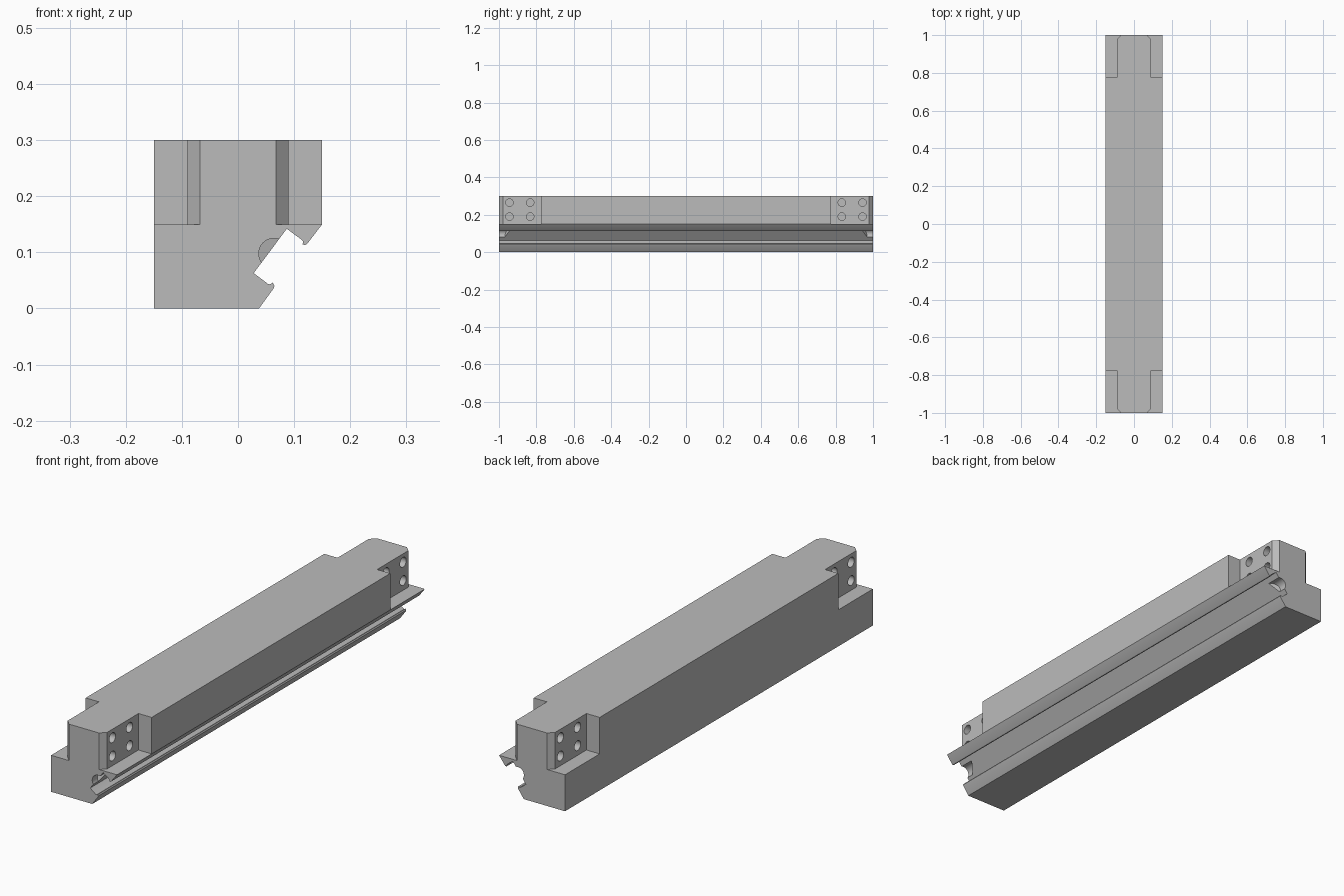
import bpy, bmesh
from math import radians
from mathutils import Matrix, Vector

cube = bpy.data.objects.get("Cube")
if cube:
    bpy.data.objects.remove(cube, do_unlink=True)

GREY = (0.5, 0.5, 0.5, 1)
mat = bpy.data.materials.new("plain grey")
mat.use_nodes = True
mat.diffuse_color = GREY
mat.node_tree.nodes["Principled BSDF"].inputs["Base Color"].default_value = GREY


def finish(bm, name):
    bmesh.ops.recalc_face_normals(bm, faces=bm.faces)
    mesh = bpy.data.meshes.new(name)
    bm.to_mesh(mesh)
    bm.free()
    mesh.materials.append(mat)
    ob = bpy.data.objects.new(name, mesh)
    bpy.context.collection.objects.link(ob)
    return ob


def prism(name, points, sweep):
    bm = bmesh.new()
    face = bm.faces.new([bm.verts.new(p) for p in points])
    ext = bmesh.ops.extrude_face_region(bm, geom=[face])
    verts = [g for g in ext["geom"] if isinstance(g, bmesh.types.BMVert)]
    bmesh.ops.translate(bm, verts=verts, vec=sweep)
    return finish(bm, name)


def cylinder(name, centre, axis, radius, length):
    bm = bmesh.new()
    turn = Vector(axis).to_track_quat("Z", "Y").to_matrix().to_4x4()
    bmesh.ops.create_cone(bm, cap_ends=True, segments=32, radius1=radius,
                          radius2=radius, depth=length,
                          matrix=Matrix.Translation(centre) @ turn)
    return finish(bm, name)


def cut(body, cutter):
    cutter.hide_render = True
    mod = body.modifiers.new("cut", "BOOLEAN")
    mod.operation, mod.solver, mod.object = "DIFFERENCE", "EXACT", cutter
    bpy.context.view_layer.objects.active = body
    bpy.ops.object.modifier_apply(modifier=mod.name)
    bpy.data.objects.remove(cutter, do_unlink=True)


# Long body with an angled, lipped channel along its lower left edge
profile = [(-.15, 0), (.0375, 0), (.063, .035), (.065, .04), (.062, .046),
           (.057, .043), (.053, .044), (.028, .063), (.087, .142),
           (.114, .122), (.116, .119), (.115, .114), (.12, .113),
           (.124, .116), (.15, .15), (.15, .3), (-.15, .3)]
body = prism("rail_body", [(x, -1, z) for x, z in profile], (0, 2, 0))

# Notches and chamfers at the four upper corners, with four bolt holes each
notch = [(.09, .775), (.09, .978), (.046, 1.022), (.2, 1.022), (.2, .775)]
for sx in (-1, 1):
    for sy in (-1, 1):
        cut(body, prism("notch_cutter",
                        [(sx * x, sy * y, .15) for x, y in notch], (0, 0, .2)))
        for y in (.833, .944):
            for z in (.19, .265):
                cut(body, cylinder("bolt_cutter", (sx * .09, sy * y, z),
                                   (1, 0, 0), .02, .1))

# Blind holes with slanted floors at both ends of the channel
for sy in (-1, 1):
    cx, cz = .064, .098
    hole = cylinder("end_hole_cutter", (cx, sy, cz), (0, 1, 0), .027, .1)
    for v in hole.data.vertices:
        if abs(v.co.y) < 1:
            v.co.y -= sy * (.6 * (v.co.x - cx) + .3 * (v.co.z - cz))
    cut(body, hole)

bpy.ops.object.select_all(action="DESELECT")
body.select_set(True)
bpy.context.view_layer.objects.active = body
bpy.ops.object.shade_smooth_by_angle(angle=radians(25))
